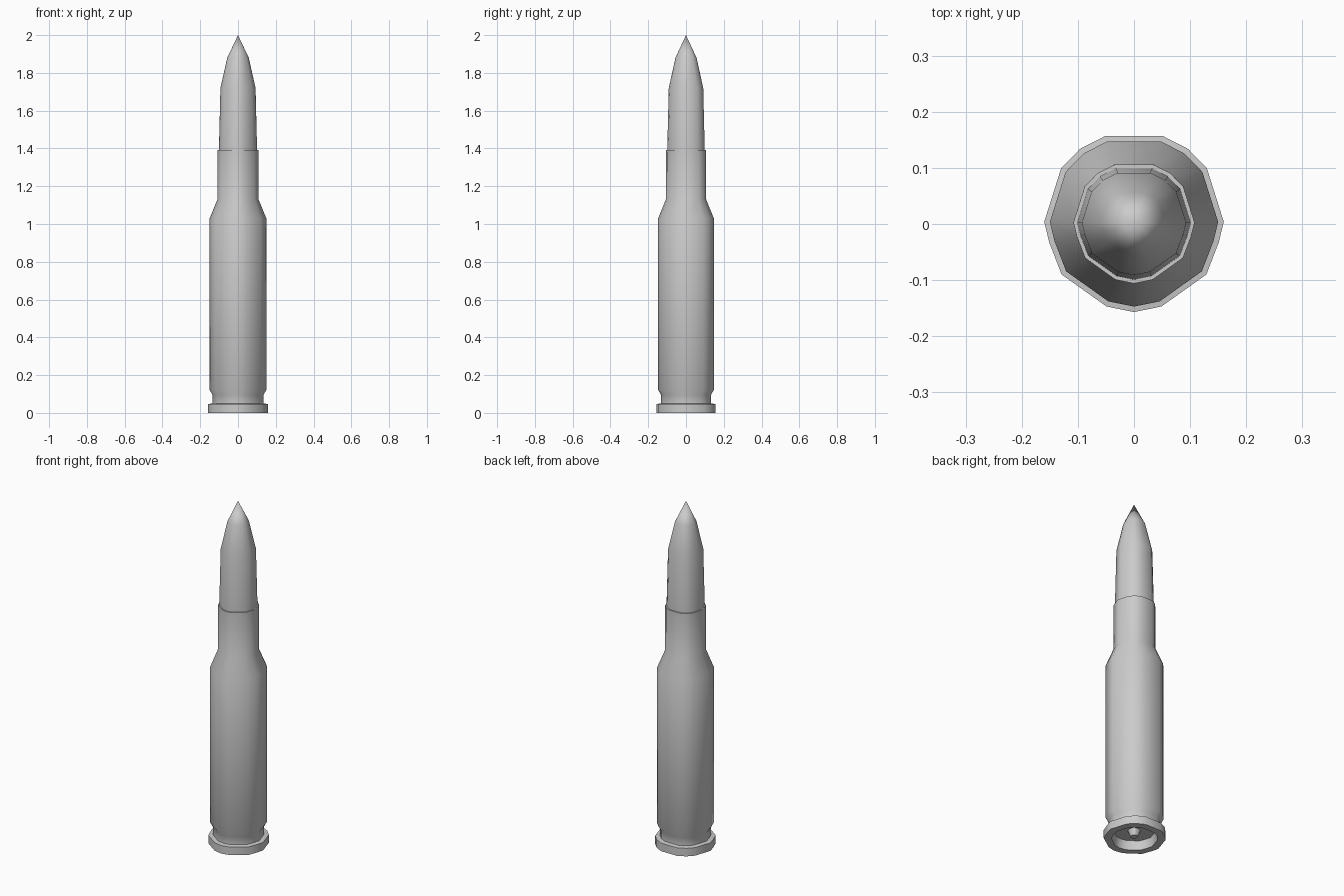
import bpy, bmesh, math

if "Cube" in bpy.data.objects:
    bpy.data.objects.remove(bpy.data.objects["Cube"])

# Irregular 15-sided cross-section, right half top to bottom, mirrored to the left
HALF = [(0.051, 0.157), (0.096, 0.134), (0.130, 0.099), (0.160, 0.004),
        (0.151, -0.033), (0.129, -0.090), (0.049, -0.147)]
SECTION = HALF + [(0, -0.157)] + [(-x, y) for x, y in reversed(HALF)]
SECTION = [(x / 0.16, y / 0.16) for x, y in reversed(SECTION)]


def loft(name, profile):
    """Stack scaled copies of the section along a (radius, z) profile."""
    bm = bmesh.new()
    rings = []
    for r, z in profile:
        if r == 0:
            rings.append([bm.verts.new((0, 0, z))])
        else:
            rings.append([bm.verts.new((x * r, y * r, z)) for x, y in SECTION])
    n = len(SECTION)
    for a, b in zip(rings, rings[1:]):
        for i in range(n):
            j = (i + 1) % n
            if len(a) == 1:
                bm.faces.new((a[0], b[j], b[i]))
            elif len(b) == 1:
                bm.faces.new((a[i], a[j], b[0]))
            else:
                bm.faces.new((a[i], a[j], b[j], b[i]))
    me = bpy.data.meshes.new(name)
    bm.to_mesh(me)
    bm.free()
    ob = bpy.data.objects.new(name, me)
    bpy.context.collection.objects.link(ob)
    bpy.ops.object.select_all(action='DESELECT')
    ob.select_set(True)
    bpy.context.view_layer.objects.active = ob
    bpy.ops.object.shade_smooth_by_angle(angle=math.radians(48))
    return ob


# Casing: primer, recessed base, rim, extractor groove, body, shoulder, neck, lip
loft("casing", [
    (0, 0.015), (0.02, 0.015), (0.033, 0.05), (0.11, 0.05), (0.12, 0),
    (0.16, 0), (0.16, 0.047), (0.135, 0.05), (0.135, 0.095), (0.15, 0.122),
    (0.15, 1.03), (0.109, 1.13), (0.108, 1.393), (0.099, 1.393)])

# Pointed tip seated in the neck
loft("tip", [
    (0, 1.36), (0.101, 1.36), (0.101, 1.393), (0.093, 1.72),
    (0.057, 1.88), (0, 2.0)])
